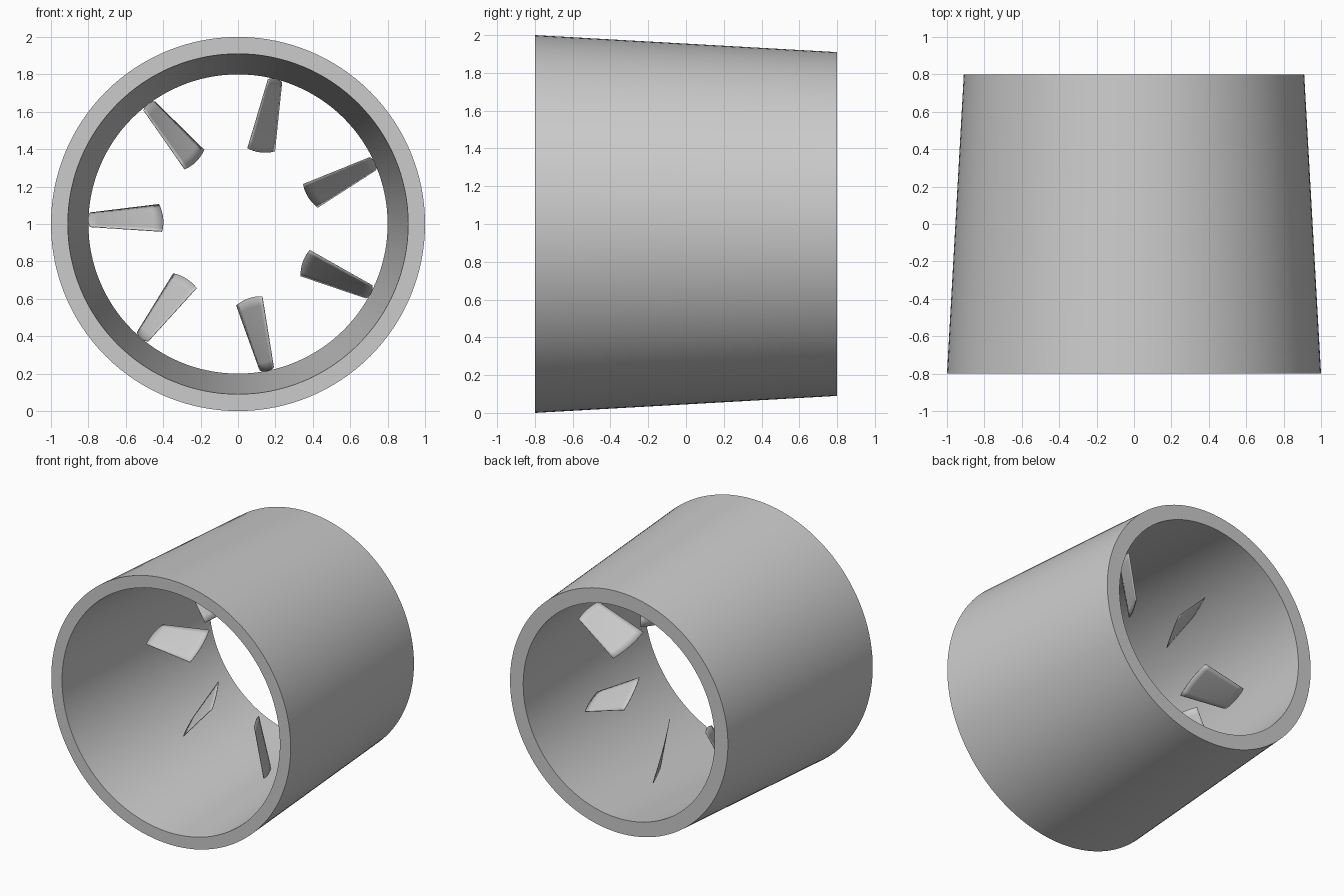
import bpy, bmesh, math
from mathutils import Matrix

cube = bpy.data.objects.get("Cube")
if cube:
    bpy.data.objects.remove(cube, do_unlink=True)

grey = bpy.data.materials.new("plain grey")
grey.use_nodes = True
grey.diffuse_color = (0.6, 0.6, 0.6, 1)
grey.node_tree.nodes["Principled BSDF"].inputs["Base Color"].default_value = (0.6, 0.6, 0.6, 1)


def finish(name, bm):
    bmesh.ops.recalc_face_normals(bm, faces=bm.faces)
    mesh = bpy.data.meshes.new(name)
    bm.to_mesh(mesh)
    bm.free()
    mesh.materials.append(grey)
    obj = bpy.data.objects.new(name, mesh)
    bpy.context.collection.objects.link(obj)
    obj.location.z = 1
    bpy.ops.object.select_all(action="DESELECT")
    obj.select_set(True)
    bpy.context.view_layer.objects.active = obj
    bpy.ops.object.shade_smooth_by_angle(angle=math.radians(30))
    return obj


# Tapered duct: wall section (radius, y) swept round the y axis
SIDES = 128
section = [(1.0, -0.8), (0.91, 0.8), (0.80, 0.8), (0.91, -0.8)]
bm = bmesh.new()
rings = []
for i in range(SIDES):
    a = math.tau * i / SIDES
    rings.append([bm.verts.new((r * math.cos(a), y, r * math.sin(a))) for r, y in section])
for i, ring in enumerate(rings):
    nxt = rings[(i + 1) % SIDES]
    for j in range(len(section)):
        k = (j + 1) % len(section)
        bm.faces.new((ring[j], nxt[j], nxt[k], ring[k]))
finish("tapered_duct", bm)


# Twisted blade: each end is (radius, y, z) at front, middle and back of the chord
root = [(0.406, 0.01, -0.04), (0.40, 0.135, 0.032), (0.422, 0.26, 0.105)]
tip = [(0.79, 0.035, -0.015), (0.803, 0.13, 0.022), (0.79, 0.227, 0.06)]
ROWS, COLS = 8, 8


def along(points, t):
    # Quadratic curve through the three points
    w = (2 * (t - 0.5) * (t - 1), 4 * t * (1 - t), 2 * t * (t - 0.5))
    return [sum(wi * p[c] for wi, p in zip(w, points)) for c in range(3)]


def blade_mesh():
    bm = bmesh.new()
    grid = []
    for i in range(ROWS + 1):
        row = []
        for j in range(COLS + 1):
            inner, outer = along(root, j / COLS), along(tip, j / COLS)
            r, y, z = [a + (b - a) * i / ROWS for a, b in zip(inner, outer)]
            row.append(bm.verts.new((-r, y, z)))
        grid.append(row)
    for i in range(ROWS):
        for j in range(COLS):
            bm.faces.new((grid[i][j], grid[i][j + 1], grid[i + 1][j + 1], grid[i + 1][j]))
    return bm


# Seven blades spaced evenly inside the duct
BLADES = 7
for n in range(BLADES):
    bm = blade_mesh()
    bm.transform(Matrix.Rotation(math.tau * n / BLADES, 4, "Y"))
    blade = finish(f"blade_{n + 1}", bm)
    solid = blade.modifiers.new("thickness", "SOLIDIFY")
    solid.thickness = 0.004
    solid.offset = 0
